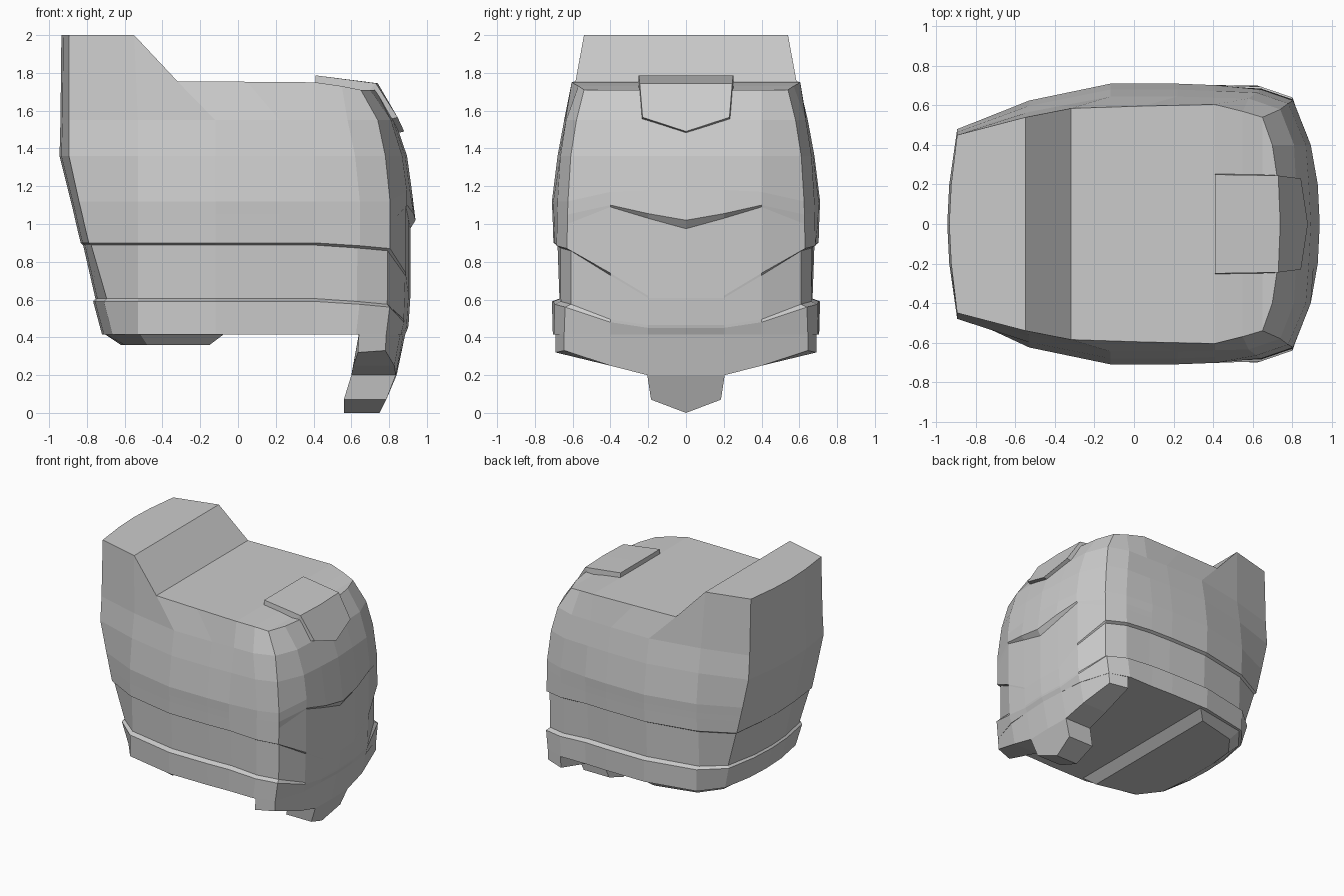
import bpy
import bmesh

cube = bpy.data.objects.get("Cube")
if cube:
    bpy.data.objects.remove(cube, do_unlink=True)

grey = bpy.data.materials.new("plain_grey")
grey.use_nodes = True
grey.diffuse_color = (0.6, 0.6, 0.6, 1)
grey.node_tree.nodes["Principled BSDF"].inputs["Base Color"].default_value = (0.6, 0.6, 0.6, 1)


def make_part(name, points, faces):
    """Build one flat shaded object with outward normals."""
    bm = bmesh.new()
    verts = [bm.verts.new(p) for p in points]
    for face in faces:
        bm.faces.new([verts[i] for i in face])
    bmesh.ops.recalc_face_normals(bm, faces=bm.faces)
    mesh = bpy.data.meshes.new(name)
    bm.to_mesh(mesh)
    bm.free()
    mesh.materials.append(grey)
    part = bpy.data.objects.new(name, mesh)
    bpy.context.collection.objects.link(part)
    return part


def mirror_row(half):
    """Complete a row running from +y to the centre line (or to the last +y point)."""
    other = [(x, -y, z) for x, y, z in reversed(half) if y > 0]
    return half + other


def make_slab(name, outer, inner):
    """Solid between two matching grids of half rows."""
    outer = [mirror_row(r) for r in outer]
    inner = [mirror_row(r) for r in inner]
    rows, cols = len(outer), len(outer[0])
    size = rows * cols
    points = [p for grid in (outer, inner) for row in grid for p in row]
    faces = []
    for r in range(rows - 1):
        for c in range(cols - 1):
            a = r * cols + c
            quad = [a, a + 1, a + cols + 1, a + cols]
            faces += [quad, [i + size for i in quad]]
    # Walls around the grid border
    border = [c for c in range(cols)]
    border += [r * cols + cols - 1 for r in range(1, rows)]
    border += [(rows - 1) * cols + c for c in range(cols - 2, -1, -1)]
    border += [r * cols for r in range(rows - 2, 0, -1)]
    for a, b in zip(border, border[1:] + border[:1]):
        faces.append([a, b, b + size, a + size])
    return make_part(name, points, faces)


def shell_row(z, back, corner_x, corner_y, width, front_x, front_y, nose, drops=(0, 0, 0, 0), bulge=0):
    """Half outline of the shell, from the back centre round to the front centre."""
    d_corner, d_outer, d_inner, d_mid = drops
    return [
        (back, 0, z),
        (back + 0.01, 0.2, z),
        (corner_x, corner_y, z),
        (-0.53, width * 0.88, z),
        (-0.12, width, z),
        (0.22, width, z),
        (0.41, width * 0.99, z),
        (front_x - 0.16, front_y + 0.055, z + d_corner / 2),
        (front_x, front_y, z + d_corner),
        (front_x + (nose - front_x) * 0.78, 0.4, z + d_outer),
        (nose - 0.01 + bulge, 0.2, z + d_inner),
        (nose + bulge, 0, z + d_mid),
    ]


# Main shell: raised back wall, sloping shoulder and rounded front
top_row = [
    (-0.935, 0, 2), (-0.925, 0.2, 2), (-0.895, 0.45, 2), (-0.55, 0.54, 2),
    (-0.32, 0.585, 1.755), (0.05, 0.597, 1.753), (0.41, 0.605, 1.75),
    (0.55, 0.57, 1.73), (0.65, 0.54, 1.71), (0.7, 0.4, 1.71),
    (0.73, 0.2, 1.71), (0.735, 0, 1.71),
]
step_drop = (-0.03, -0.16, -0.28, -0.28)
band_drop = (-0.03, -0.11, -0.14, -0.14)
rows = [
    top_row,
    shell_row(1.55, -0.94, -0.895, 0.465, 0.645, 0.74, 0.58, 0.83),
    shell_row(1.36, -0.945, -0.895, 0.48, 0.68, 0.78, 0.61, 0.895),
    shell_row(1.12, -0.885, -0.842, 0.48, 0.71, 0.805, 0.625, 0.92, (0, 0.05, 0.06, 0.06)),
    # Chevron ledge across the front
    shell_row(1.05, -0.868, -0.825, 0.48, 0.707, 0.805, 0.627, 0.92, (0, 0.05, 0.005, -0.03), 0.02),
    shell_row(1.0, -0.857, -0.814, 0.48, 0.705, 0.805, 0.628, 0.912, (0, 0.09, 0.03, -0.025)),
    # Recessed waist
    shell_row(0.9, -0.833, -0.79, 0.48, 0.702, 0.805, 0.63, 0.912, step_drop),
    shell_row(0.888, -0.82, -0.777, 0.47, 0.68, 0.792, 0.61, 0.912, step_drop),
    shell_row(0.605, -0.755, -0.695, 0.455, 0.67, 0.79, 0.608, 0.903, band_drop),
    # Lower band
    shell_row(0.59, -0.767, -0.71, 0.47, 0.71, 0.803, 0.64, 0.9, band_drop),
    shell_row(0.415, -0.72, -0.665, 0.45, 0.705, 0.785, 0.645, 0.885),
]
half = len(top_row)
ring = 2 * half - 2
points, faces = [], []
for row in rows:
    points += row + [(x, -y, z) for x, y, z in reversed(row[1:-1])]
for r in range(len(rows) - 1):
    for c in range(ring):
        a, b = r * ring + c, r * ring + (c + 1) % ring
        faces.append([a, b, b + ring, a + ring])
for start in (0, (len(rows) - 1) * ring):
    for c in range(half - 1):
        strip = [c, c + 1, ring - c - 1, (ring - c) % ring]
        faces.append([start + i for i in dict.fromkeys(strip)])
make_part("shoulder_shell", points, faces)

# Plate folded over the top front edge
make_slab(
    "top_plate",
    [[(0.41, 0.25, 1.787), (0.41, 0, 1.787)],
     [(0.73, 0.245, 1.745), (0.74, 0, 1.745)],
     [(0.845, 0.23, 1.565), (0.88, 0, 1.49)]],
    [[(0.41, 0.255, 1.73), (0.41, 0, 1.73)],
     [(0.68, 0.25, 1.69), (0.69, 0, 1.69)],
     [(0.79, 0.235, 1.55), (0.82, 0, 1.475)]],
)

# Apron hanging below the front
make_slab(
    "front_apron",
    [[(0.785, 0.645, 0.42), (0.86, 0.4, 0.42), (0.876, 0.2, 0.42), (0.886, 0, 0.42)],
     [(0.78, 0.645, 0.33), (0.828, 0.4, 0.25), (0.835, 0.205, 0.2), (0.84, 0, 0.2)]],
    [[(0.64, 0.69, 0.42), (0.64, 0.4, 0.42), (0.64, 0.2, 0.42), (0.64, 0, 0.42)],
     [(0.635, 0.69, 0.32), (0.61, 0.4, 0.25), (0.6, 0.205, 0.2), (0.6, 0, 0.2)]],
)

# Pointed tab at the bottom of the apron
make_slab(
    "front_tab",
    [[(0.835, 0.205, 0.2), (0.84, 0, 0.2)], [(0.785, 0.185, 0.07), (0.75, 0, 0)]],
    [[(0.6, 0.205, 0.2), (0.6, 0, 0.2)], [(0.56, 0.185, 0.07), (0.56, 0, 0)]],
)

# Bevelled pad under the back half
make_slab(
    "underside_pad",
    [[(-0.71, 0.2, 0.42)], [(-0.66, 0.44, 0.42)], [(-0.52, 0.61, 0.42)], [(-0.07, 0.69, 0.42)]],
    [[(-0.62, 0.17, 0.36)], [(-0.6, 0.38, 0.36)], [(-0.48, 0.54, 0.36)], [(-0.15, 0.62, 0.36)]],
)
